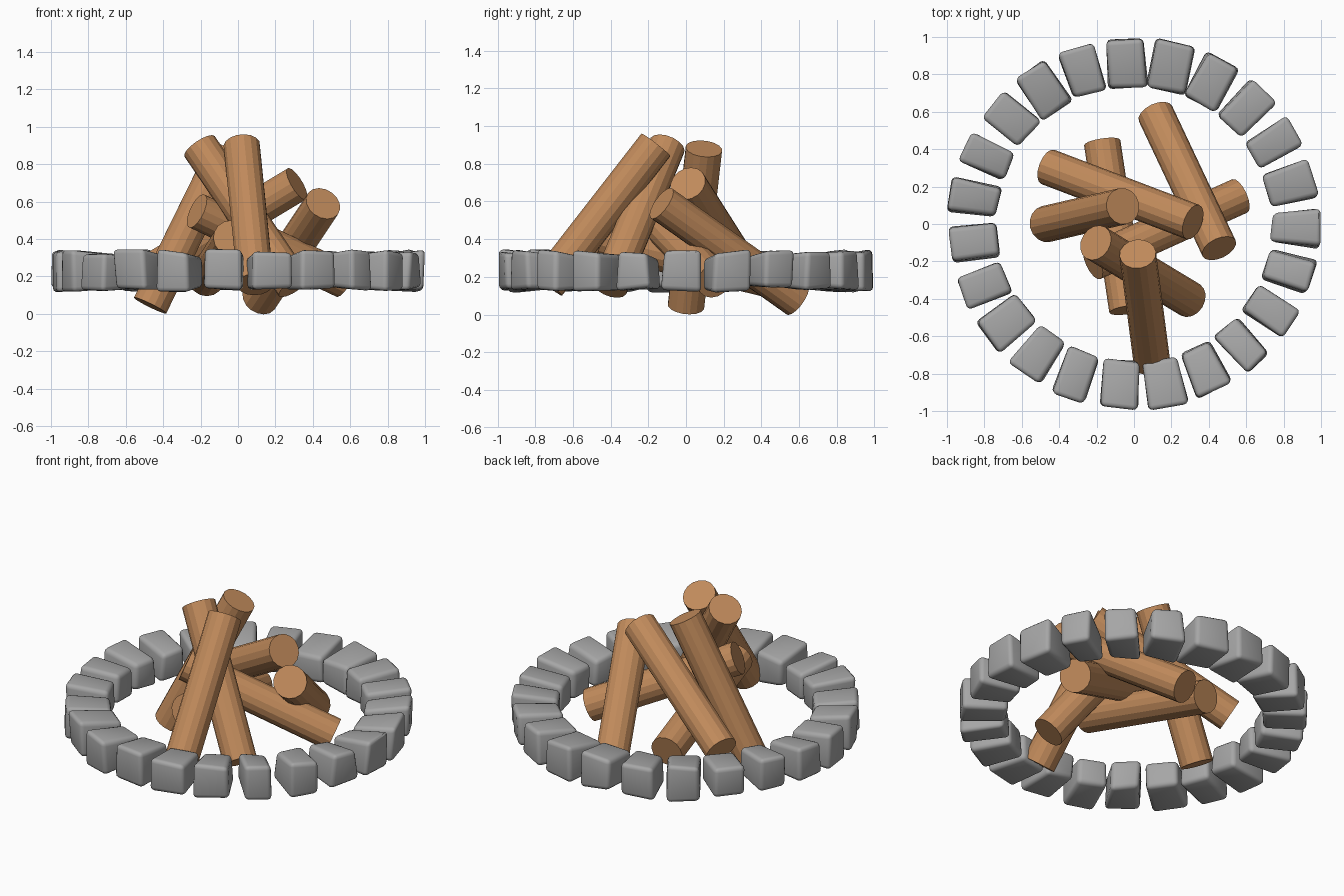
import bpy, bmesh, math, random
from mathutils import Vector

if "Cube" in bpy.data.objects:
    bpy.data.objects.remove(bpy.data.objects["Cube"])

random.seed(7)


def material(name, colour):
    m = bpy.data.materials.new(name)
    m.diffuse_color = (*colour, 1)
    m.use_nodes = True
    m.node_tree.nodes["Principled BSDF"].inputs["Base Color"].default_value = m.diffuse_color
    return m


WOOD = material("warm_wood", (0.53, 0.255, 0.105))
STONE = material("grey_stone", (0.38, 0.38, 0.38))


def finish(name, bm, mat):
    bmesh.ops.recalc_face_normals(bm, faces=bm.faces)
    mesh = bpy.data.meshes.new(name)
    bm.to_mesh(mesh)
    bm.free()
    mesh.materials.append(mat)
    obj = bpy.data.objects.new(name, mesh)
    bpy.context.collection.objects.link(obj)
    return obj


def log(name, low, high, radius=0.098):
    """Flat-sided cylinder between two end centres."""
    low, high = Vector(low), Vector(high)
    axis = high - low
    bm = bmesh.new()
    bmesh.ops.create_cone(bm, cap_ends=True, segments=16, radius1=radius,
                          radius2=radius, depth=axis.length)
    obj = finish(name, bm, WOOD)
    obj.location = (low + high) / 2
    obj.rotation_mode = 'QUATERNION'
    obj.rotation_quaternion = axis.to_track_quat('Z', 'Y')


def stone(name, angle, w_in, w_out):
    """Rounded, slightly irregular block; top slopes down to the fire."""
    bm = bmesh.new()
    bmesh.ops.create_cube(bm, size=2)
    for v in bm.verts:
        outer, side, up = v.co.x > 0, v.co.y, v.co.z
        taper = 0.95 if up > 0 else 1.0
        v.co.x = 0.862 + (0.134 if outer else -0.124) + random.uniform(-0.014, 0.006)
        v.co.y = side * taper * (w_out if outer else w_in) / 2 + random.uniform(-0.01, 0.01)
        v.co.z = (0.233 + up * 0.103) if outer else (0.225 + up * 0.085)
        v.co.z += random.uniform(-0.016, 0.016)
    bmesh.ops.bevel(bm, geom=bm.edges[:], offset=0.026, segments=3,
                    profile=0.5, affect='EDGES')
    obj = finish(name, bm, STONE)
    obj.rotation_euler.z = angle
    bpy.ops.object.select_all(action='DESELECT')
    obj.select_set(True)
    bpy.context.view_layer.objects.active = obj
    bpy.ops.object.shade_smooth_by_angle(angle=math.radians(35))


# Leaning pile of logs: (low end, high end)
LOGS = [
    ((0.115, 0.59, 0.08), (0.455, -0.13, 0.59)),
    ((-0.46, 0.305, 0.23), (0.315, 0.01, 0.695)),
    ((-0.47, 0.00, 0.045), (-0.06, 0.095, 0.88)),
    ((0.095, -0.735, 0.16), (0.02, -0.16, 0.90)),
    ((0.30, -0.405, 0.15), (-0.205, -0.10, 0.895)),
    ((0.565, 0.15, 0.18), (-0.22, -0.205, 0.55)),
    ((-0.17, 0.435, 0.19), (-0.035, -0.46, 0.405)),
]
for i, (low, high) in enumerate(LOGS, 1):
    log(f"log_{i}", low, high)

# Ring of stones: (inner width, outer width), clockwise from the back
WIDTHS = [
    (.20, .19), (.20, .20), (.18, .18), (.17, .17), (.15, .17), (.17, .20),
    (.14, .20), (.15, .17), (.15, .16), (.15, .15), (.15, .19), (.17, .20),
    (.18, .19), (.17, .18), (.15, .19), (.17, .19), (.16, .16), (.16, .18),
    (.14, .17), (.15, .17), (.17, .18), (.18, .19), (.17, .18),
]
for i, (w_in, w_out) in enumerate(WIDTHS):
    angle = math.radians(92.7) - math.tau * i / len(WIDTHS)
    stone(f"stone_{i + 1}", angle, w_in + 0.015, w_out + 0.015)
